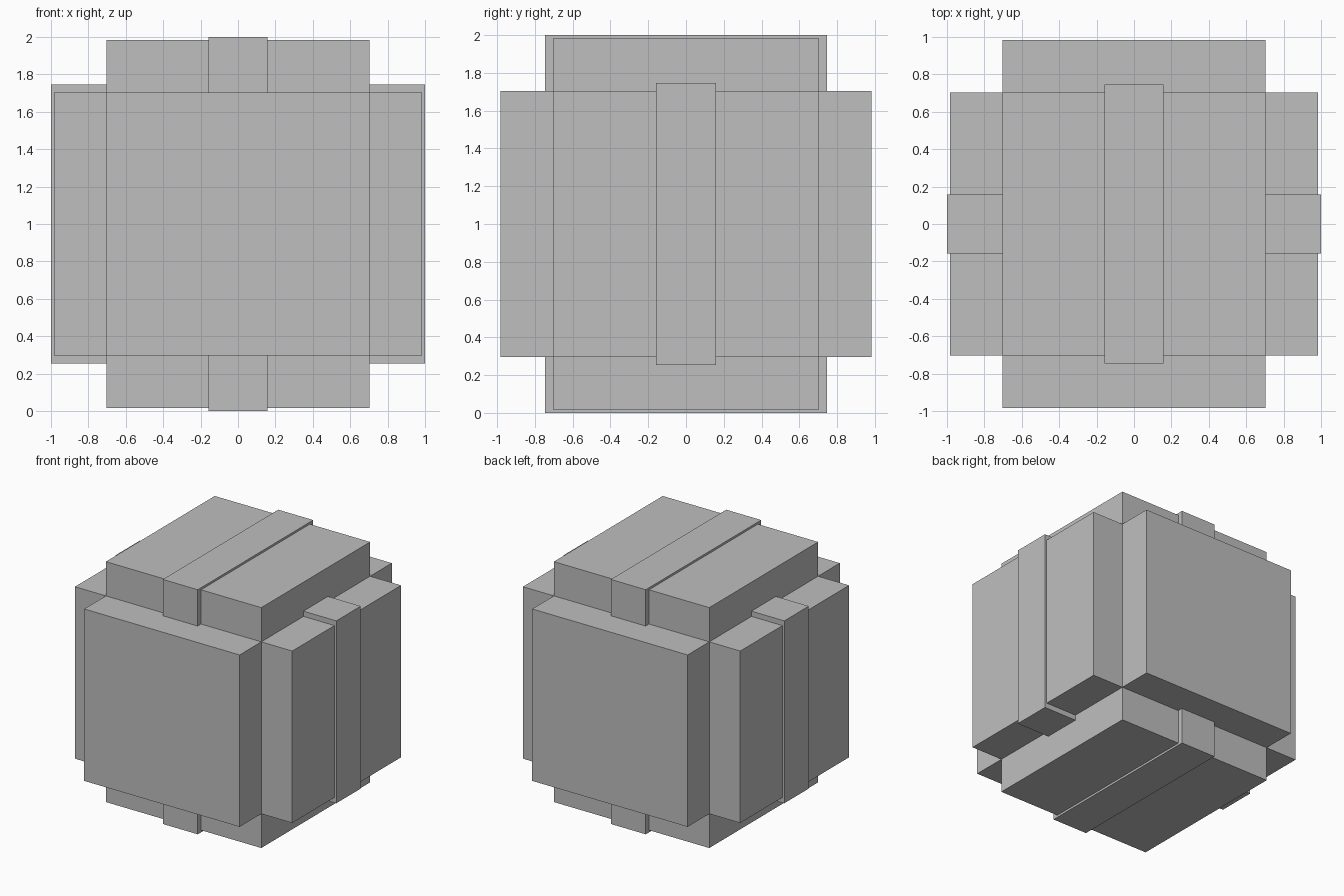
import bpy

# Remove the default cube only
cube = bpy.data.objects.get("Cube")
if cube:
    bpy.data.objects.remove(cube, do_unlink=True)

# Single grey colour
GREY = (0.52, 0.52, 0.52, 1.0)
grey = bpy.data.materials.new("light_grey")
grey.use_nodes = True
grey.diffuse_color = GREY
grey.node_tree.nodes["Principled BSDF"].inputs["Base Color"].default_value = GREY

FACE = 0.703    # half width of each square panel
REACH = 0.983   # distance of the panels from the centre
RIB = 0.158     # half width of the ribs
RIB_LONG = 0.746  # half length of the ribs


def block(name, half_size):
    """Box centred on the model's middle, given its half extents."""
    bpy.ops.mesh.primitive_cube_add(size=2, location=(0, 0, 1))
    obj = bpy.context.object
    obj.name = name
    obj.scale = half_size
    bpy.ops.object.transform_apply(location=False, rotation=False, scale=True)
    obj.data.materials.append(grey)
    return obj


# Three crossing slabs, giving one raised square panel on each side
for axis, name in enumerate(("side_panels", "front_back_panels", "top_bottom_panels")):
    half = [FACE] * 3
    half[axis] = REACH
    block(name, half)

# Raised ribs wrapping the sides and the top and bottom
block("side_ribs", (1, RIB, RIB_LONG))
block("top_bottom_ribs", (RIB, RIB_LONG, 1))
